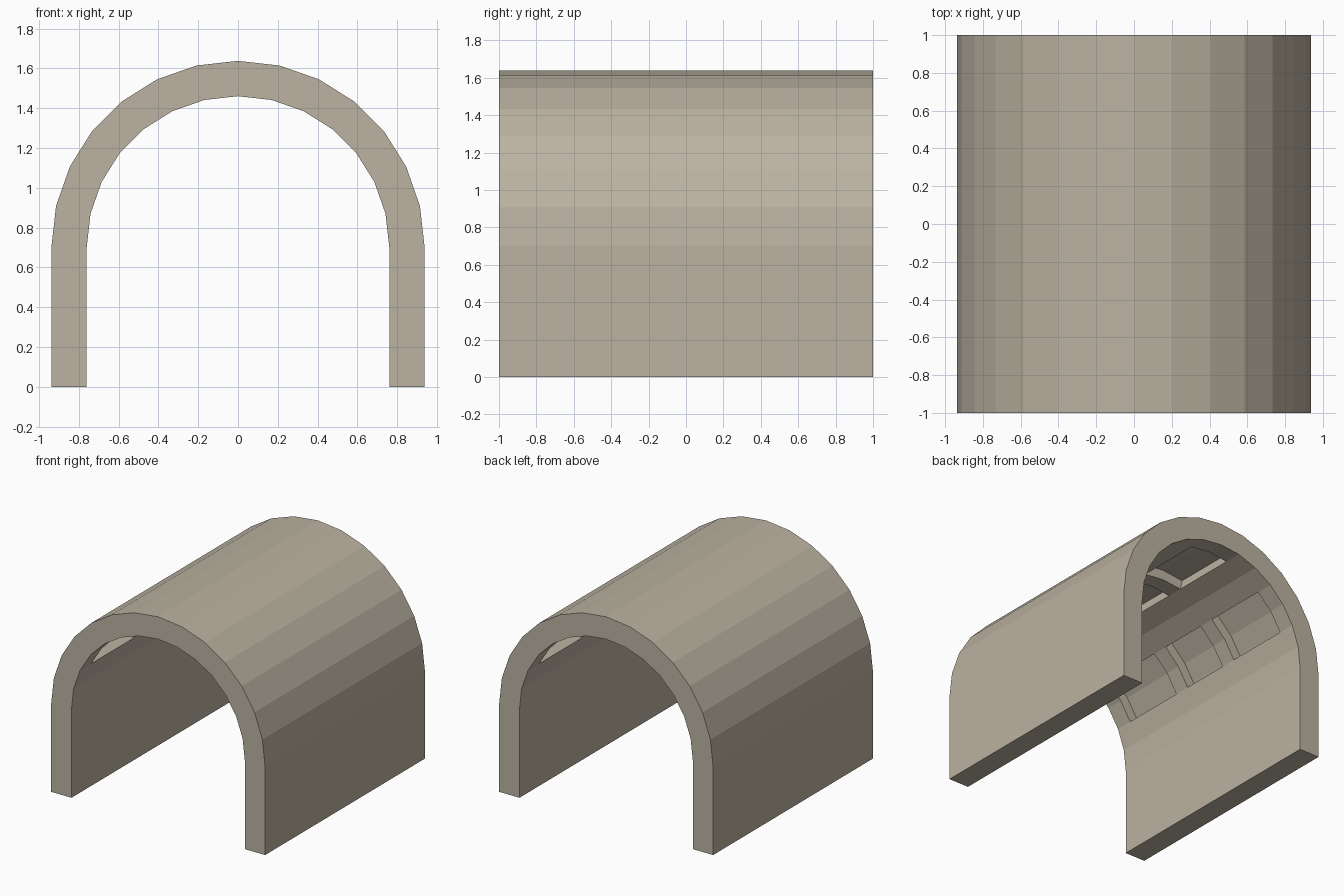
import bpy, bmesh
from math import sin, cos, pi, hypot

if "Cube" in bpy.data.objects:
    bpy.data.objects.remove(bpy.data.objects["Cube"])

SEGS, R_OUT, R_IN, SPRING, DEPTH = 14, 0.9375, 0.76, 0.70, 0.08
Y_CUTS = [(-0.86, -0.33), (-0.20, 0.20), (0.32, 0.86)]
Y_CUTS[2] = (0.33, 0.86)
ROWS = [2, 6, 10]          # first arc segment of each coffer row, two segments each


def arc(r):
    return [(r * cos(pi * k / SEGS), SPRING + r * sin(pi * k / SEGS)) for k in range(SEGS + 1)]


# arch cross-section swept along y
outer, inner = arc(R_OUT), arc(R_IN)
n = SEGS + 1
bm = bmesh.new()
rings = []
for y in (-1, 1):
    o = [bm.verts.new((x, y, z)) for x, z in [(R_OUT, 0)] + outer + [(-R_OUT, 0)]]
    i = [bm.verts.new((x, y, z)) for x, z in [(R_IN, 0)] + inner + [(-R_IN, 0)]]
    rings.append((o, i))
(fo, fi), (bo, bi) = rings
panels = {}
for k in range(n + 1):
    bm.faces.new((fo[k], fo[k + 1], bo[k + 1], bo[k]))
    panels[k - 1] = bm.faces.new((fi[k], bi[k], bi[k + 1], fi[k + 1]))
    bm.faces.new((fo[k], fi[k], fi[k + 1], fo[k + 1]))
    bm.faces.new((bo[k], bo[k + 1], bi[k + 1], bi[k]))
for k in (0, n + 1):
    bm.faces.new((fo[k], bo[k], bi[k], fi[k]))

# split the coffered strips along y
strips = [panels[r + d] for r in ROWS for d in (0, 1)]
for y in [c for pair in Y_CUTS for c in pair]:
    geom = set(strips)
    for f in strips:
        geom.update(f.edges)
        geom.update(f.verts)
    res = bmesh.ops.bisect_plane(bm, geom=list(geom), dist=1e-5,
                                 plane_co=(0, y, 0), plane_no=(0, 1, 0))
    strips = [g for g in res['geom'] if isinstance(g, bmesh.types.BMFace)]

# push each coffer radially into the vault
coffers = [f for f in strips
           if any(a < f.calc_center_median().y < b for a, b in Y_CUTS)]
res = bmesh.ops.extrude_face_region(bm, geom=coffers)
bmesh.ops.delete(bm, geom=[f for f in coffers if f.is_valid], context='FACES')
s = (R_IN + DEPTH) / R_IN
for v in [g for g in res['geom'] if isinstance(g, bmesh.types.BMVert)]:
    v.co.x *= s
    v.co.z = SPRING + (v.co.z - SPRING) * s
bmesh.ops.recalc_face_normals(bm, faces=bm.faces)

mesh = bpy.data.meshes.new("coffered_vault")
bm.to_mesh(mesh)
bm.free()
vault = bpy.data.objects.new("coffered_vault", mesh)
bpy.context.collection.objects.link(vault)

stone = bpy.data.materials.new("stone")
stone.diffuse_color = (0.50, 0.45, 0.36, 1)
stone.use_nodes = True
stone.node_tree.nodes["Principled BSDF"].inputs["Base Color"].default_value = stone.diffuse_color
mesh.materials.append(stone)
